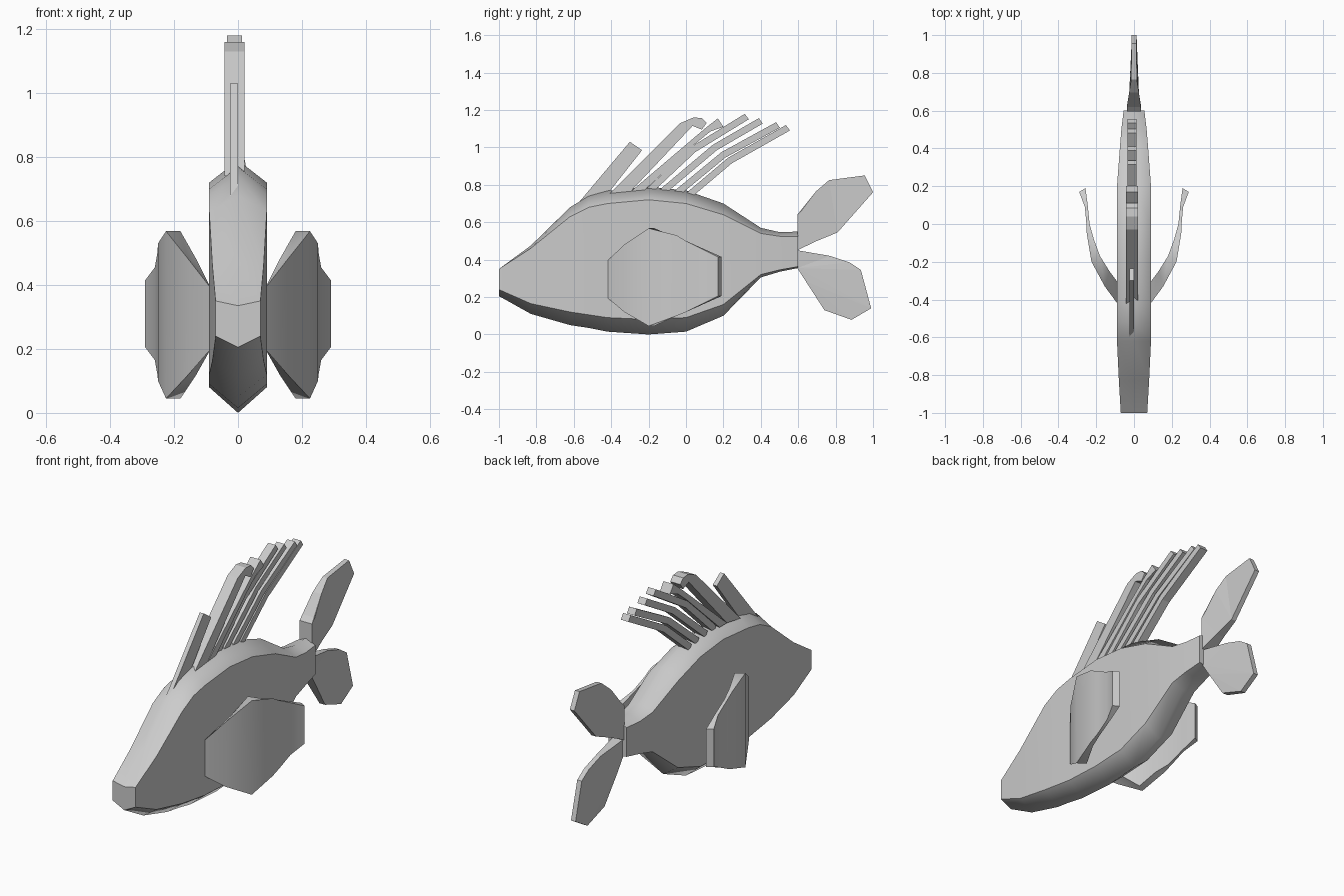
import bpy, bmesh
from mathutils import Vector

if "Cube" in bpy.data.objects:
    bpy.data.objects.remove(bpy.data.objects["Cube"])


def loft(name, rings, sharp, mirror=False):
    """Skin closed rings of points, cap the ends; listed ring corners stay crisp."""
    bm = bmesh.new()
    vs = [[bm.verts.new(p) for p in r] for r in rings]
    n = len(rings[0])
    for a, b in zip(vs, vs[1:]):
        for i in range(n):
            j = (i + 1) % n
            bm.faces.new((a[i], a[j], b[j], b[i])).smooth = True
    bm.faces.new(vs[0])
    bm.faces.new(vs[-1])
    bmesh.ops.recalc_face_normals(bm, faces=bm.faces)
    for a, b in zip(vs, vs[1:]):
        for i in sharp:
            bm.edges.get((a[i], b[i])).smooth = False
    ob = finish(name, bm)
    if mirror:
        ob.modifiers.new("Mirror", 'MIRROR')
    return ob


def plate(name, outline, x0, x1, root=None):
    """Extruded side outline (y, z); root = (y_start, y_end, half width) thickens the base."""
    bm = bmesh.new()

    def shift(y):
        if not root:
            return 0
        t = min(1, max(0, (root[1] - y) / (root[1] - root[0])))
        return t * (root[2] - x1)
    a = [bm.verts.new((x0 - shift(y), y, z)) for y, z in outline]
    b = [bm.verts.new((x1 + shift(y), y, z)) for y, z in outline]
    n = len(a)
    bm.faces.new(a)
    bm.faces.new(b[::-1])
    for i in range(n):
        j = (i + 1) % n
        bm.faces.new((a[i], b[i], b[j], a[j]))
    bmesh.ops.triangulate(bm, faces=[f for f in bm.faces if len(f.verts) > 4])
    bmesh.ops.recalc_face_normals(bm, faces=bm.faces)
    return finish(name, bm)


def finish(name, bm):
    me = bpy.data.meshes.new(name)
    bm.to_mesh(me)
    bm.free()
    ob = bpy.data.objects.new(name, me)
    bpy.context.collection.objects.link(ob)
    return ob


# Body stations: y, half width, keel z, side bottom z, side top z, ridge z
stations = [
    (-1.0, .07, .205, .24, .35, .335),
    (-.83, .08, .11, .165, .46, .475),
    (-.62, .09, .05, .12, .63, .68),
    (-.52, .09, .035, .105, .68, .74),
    (-.42, .09, .015, .09, .70, .768),
    (-.20, .09, .0, .08, .72, .79),
    (0.0, .09, .015, .09, .70, .77),
    (.20, .09, .10, .16, .64, .70),
    (.40, .075, .305, .32, .54, .57),
    (.50, .067, .335, .345, .525, .547),
    (.60, .055, .355, .363, .525, .55),
]
loft("body", [[(0, y, k), (w, y, lo), (w, y, hi), (0, y, r), (-w, y, hi), (-w, y, lo)]
              for y, w, k, lo, hi, r in stations], (1, 2, 4, 5))

# Pectoral fins: outer x, outer y, inner x, inner y, bottom z, top z
pectoral = [
    (.085, -.425, .085, -.31, .20, .39),
    (.155, -.33, .13, -.25, .12, .48),
    (.225, -.20, .18, -.17, .045, .568),
    (.25, -.05, .213, -.08, .10, .53),
    (.252, 0, .235, 0, .12, .50),
    (.26, .09, .245, .10, .165, .455),
    (.29, .17, .257, .19, .205, .415),
]
loft("pectoral_fins", [[(ox, oy, lo), (ox, oy, hi), (ix, iy, hi), (ix, iy, lo)]
                       for ox, oy, ix, iy, lo, hi in pectoral], (0, 1, 2, 3), True)

# Broad front dorsal spines
plate("dorsal_spine_1", [(-.62, .65), (-.30, 1.03), (-.235, .985), (-.42, .75)], -.025, 0)
plate("dorsal_spine_2", [(-.42, .74), (-.03, 1.13), (.04, 1.16), (.085, 1.157), (.11, 1.13),
                         (.085, 1.095), (.035, 1.115), (-.30, .76)], -.042, .02)
plate("dorsal_spine_3", [(-.30, .76), (.10, 1.10), (.17, 1.155), (.20, 1.11), (.13, 1.085),
                         (.05, 1.02), (-.235, .76)], -.042, .02)

# Slender rear dorsal spines: base, middle, tip
slender = [
    ((-.205, .76), (.04, .99), (.325, 1.165)),
    ((-.13, .76), (.155, 1.0), (.40, 1.142)),
    ((-.055, .75), (.20, .96), (.492, 1.12)),
    ((.01, .74), (.235, .93), (.545, 1.105)),
]
for i, pts in enumerate(slender):
    p = [Vector(q) for q in pts]
    d = (p[2] - p[0]).normalized()
    side = Vector((-d.y, d.x)) * .018
    outline = [q + side for q in p] + [q - side for q in reversed(p)]
    plate(f"dorsal_spine_{i + 4}", outline, -.035, .012)

# Tail lobes
plate("tail_upper", [(.595, .64), (.62, .665), (.695, .765), (.765, .825), (.955, .85),
                     (1.0, .76), (.81, .545), (.70, .50), (.595, .45)],
      -.014, .014, (.62, .77, .038))
plate("tail_lower", [(.595, .45), (.77, .42), (.875, .385), (.935, .345), (.99, .14),
                     (.885, .078), (.74, .13), (.64, .285), (.595, .355)],
      -.014, .014, (.62, .77, .03))
